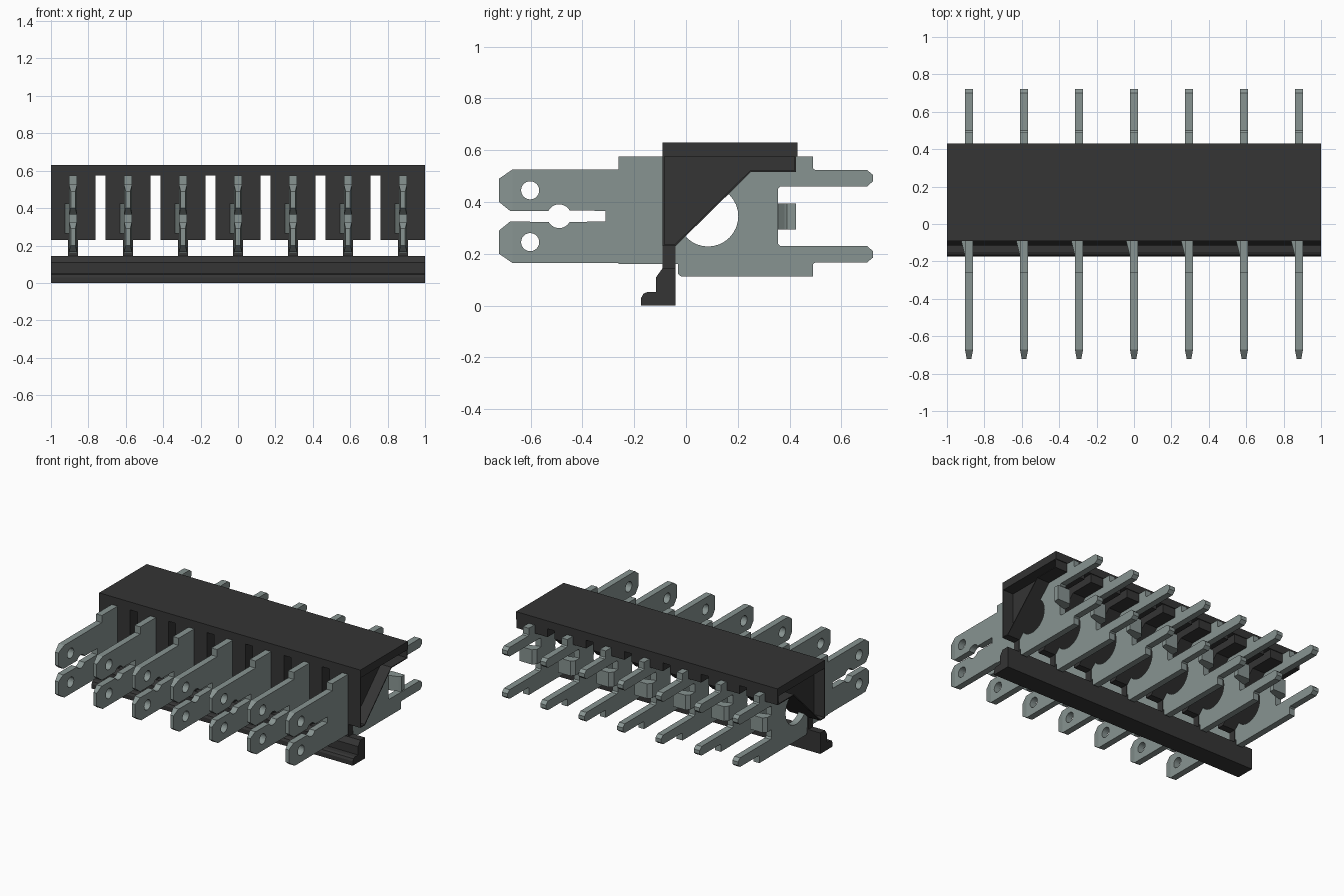
import bpy, bmesh, math
from mathutils import Matrix

cube = bpy.data.objects.get("Cube")
if cube:
    bpy.data.objects.remove(cube, do_unlink=True)


def material(name, rgb):
    m = bpy.data.materials.new(name)
    m.use_nodes = True
    m.diffuse_color = (*rgb, 1)
    bsdf = next(n for n in m.node_tree.nodes if n.type == 'BSDF_PRINCIPLED')
    bsdf.inputs["Base Color"].default_value = (*rgb, 1)
    return m


plastic = material("dark_plastic", (0.035, 0.035, 0.035))
metal = material("grey_metal", (0.245, 0.295, 0.285))

SIDE = Matrix(((0, 0, 1, 0), (1, 0, 0, 0), (0, 1, 0, 0), (0, 0, 0, 1)))  # (y, z) profile, depth in x


def arc(cy, cz, r, start=0, end=360, n=32):
    angles = [math.radians(start + (end - start) * i / n) for i in range(n + (end - start < 360))]
    return [(cy + r * math.cos(a), cz + r * math.sin(a)) for a in angles]


def extrude(name, loops, low, high, mat, frame=SIDE):
    """Fill a profile, holes included, and extrude it between low and high."""
    curve = bpy.data.curves.new(name, 'CURVE')
    curve.dimensions, curve.fill_mode = '2D', 'BOTH'
    curve.extrude = (high - low) / 2
    for loop in loops:
        s = curve.splines.new('POLY')
        s.points.add(len(loop) - 1)
        for p, (u, v) in zip(s.points, loop):
            p.co = (u, v, 0, 1)
        s.use_cyclic_u = True
    tmp = bpy.data.objects.new(name + "_curve", curve)
    bpy.context.collection.objects.link(tmp)
    bpy.context.view_layer.update()
    mesh = bpy.data.meshes.new_from_object(tmp.evaluated_get(bpy.context.evaluated_depsgraph_get()))
    bpy.data.objects.remove(tmp, do_unlink=True)
    mesh.transform(frame @ Matrix.Translation((0, 0, (low + high) / 2)))
    bm = bmesh.new()
    bm.from_mesh(mesh)
    bmesh.ops.remove_doubles(bm, verts=bm.verts, dist=1e-5)
    bmesh.ops.recalc_face_normals(bm, faces=bm.faces)
    for f in bm.faces:
        f.smooth = False
    bm.to_mesh(mesh)
    bm.free()
    mesh.materials.clear()
    mesh.materials.append(mat)
    ob = bpy.data.objects.new(name, mesh)
    bpy.context.collection.objects.link(ob)
    return ob


def box(name, x, y, z, mat):
    return extrude(name, [[(y[0], z[0]), (y[1], z[0]), (y[1], z[1]), (y[0], z[1])]], *x, mat)


def copy(source, x):
    ob = source.copy()
    ob.location.x = x
    bpy.context.collection.objects.link(ob)


# Housing: top plate and front rail
box("top_plate", (-1, 1), (-0.09, 0.43), (0.575, 0.63), plastic)
extrude("front_rail", [[(-0.04, 0), (-0.04, 0.145), (-0.09, 0.145), (-0.115, 0.11), (-0.115, 0.052),
                        (-0.15, 0.052), (-0.165, 0.045), (-0.173, 0.03), (-0.173, 0)]], -1, 1, plastic)

# Wedge blocks around the pins; the two outer ones are recessed at the ends
wedge = [(-0.09, 0.575), (-0.09, 0.23), (-0.04, 0.23), (0.25, 0.515), (0.425, 0.515), (0.425, 0.575)]
rim = [(0.419, 0.575), (0.419, 0.521), (0.247, 0.521), (-0.043, 0.236), (-0.084, 0.236), (-0.084, 0.575)]
PITCH = 0.294
for i in range(-3, 4):
    x = i * PITCH
    low = -0.92 if i == -3 else x - 0.12
    high = 0.92 if i == 3 else x + 0.12
    extrude("wedge_block", [wedge], low, high, plastic)
for low, high in ((-1, -0.92), (0.92, 1)):
    extrude("end_rim", [wedge + rim], low, high, plastic)

# Contact blade: jaws in front, two prongs behind
outline = [(-0.722, 0.49), (-0.722, 0.4), (-0.68, 0.366), (-0.53, 0.366)]
outline += arc(-0.49, 0.345, 0.046, 152, 28, 12)
outline += [(-0.31, 0.366), (-0.31, 0.324)]
outline += arc(-0.49, 0.345, 0.046, -28, -152, 12)
outline += [(-0.68, 0.324), (-0.722, 0.29), (-0.722, 0.2), (-0.67, 0.164), (-0.26, 0.164), (-0.26, 0.16),
            (-0.03, 0.16), (-0.03, 0.122), (-0.02, 0.113), (0.49, 0.113), (0.49, 0.16), (0.5, 0.167),
            (0.7, 0.167), (0.722, 0.185), (0.722, 0.21), (0.7, 0.23), (0.365, 0.23), (0.355, 0.24),
            (0.355, 0.45), (0.365, 0.46), (0.7, 0.46), (0.722, 0.48), (0.722, 0.505), (0.7, 0.523),
            (0.5, 0.523), (0.49, 0.53), (0.49, 0.575), (-0.26, 0.575), (-0.26, 0.526), (-0.67, 0.526)]
holes = [arc(-0.602, z, 0.035, n=24) for z in (0.445, 0.245)] + [arc(0.085, 0.345, 0.117)]
HALF = 0.022
blade = extrude("contact_blade", [outline] + holes, -HALF, HALF, metal)

# Taper the jaw tips
bm = bmesh.new()
bm.from_mesh(blade.data)
bmesh.ops.bisect_plane(bm, geom=bm.verts[:] + bm.edges[:] + bm.faces[:],
                       plane_co=(0, -0.67, 0), plane_no=(0, 1, 0))
for v in bm.verts:
    if v.co.y < -0.67:
        v.co.x *= 1 - 0.45 * (-0.67 - v.co.y) / 0.052
bm.to_mesh(blade.data)
bm.free()

# Bent rear tab, locking tang and support post of each contact
tab = extrude("rear_tab", [[(-HALF, 0.35), (0.08, 0.38), (0.095, 0.39), (0.095, 0.425), (0, 0.425),
                            (-HALF, 0.4)]], 0.293, 0.395, metal, Matrix.Identity(4))
tang = extrude("locking_tang", [[(-HALF, -0.17), (-0.042, -0.09), (-HALF, -0.09)]],
               0.265, 0.425, metal, Matrix.Identity(4))
post = box("support_post", (-0.026, 0.026), (-0.09, -0.04), (0.14, 0.24), plastic)
for part in (blade, tab, tang, post):
    for i in (-3, -2, -1, 1, 2, 3):
        copy(part, i * PITCH)
